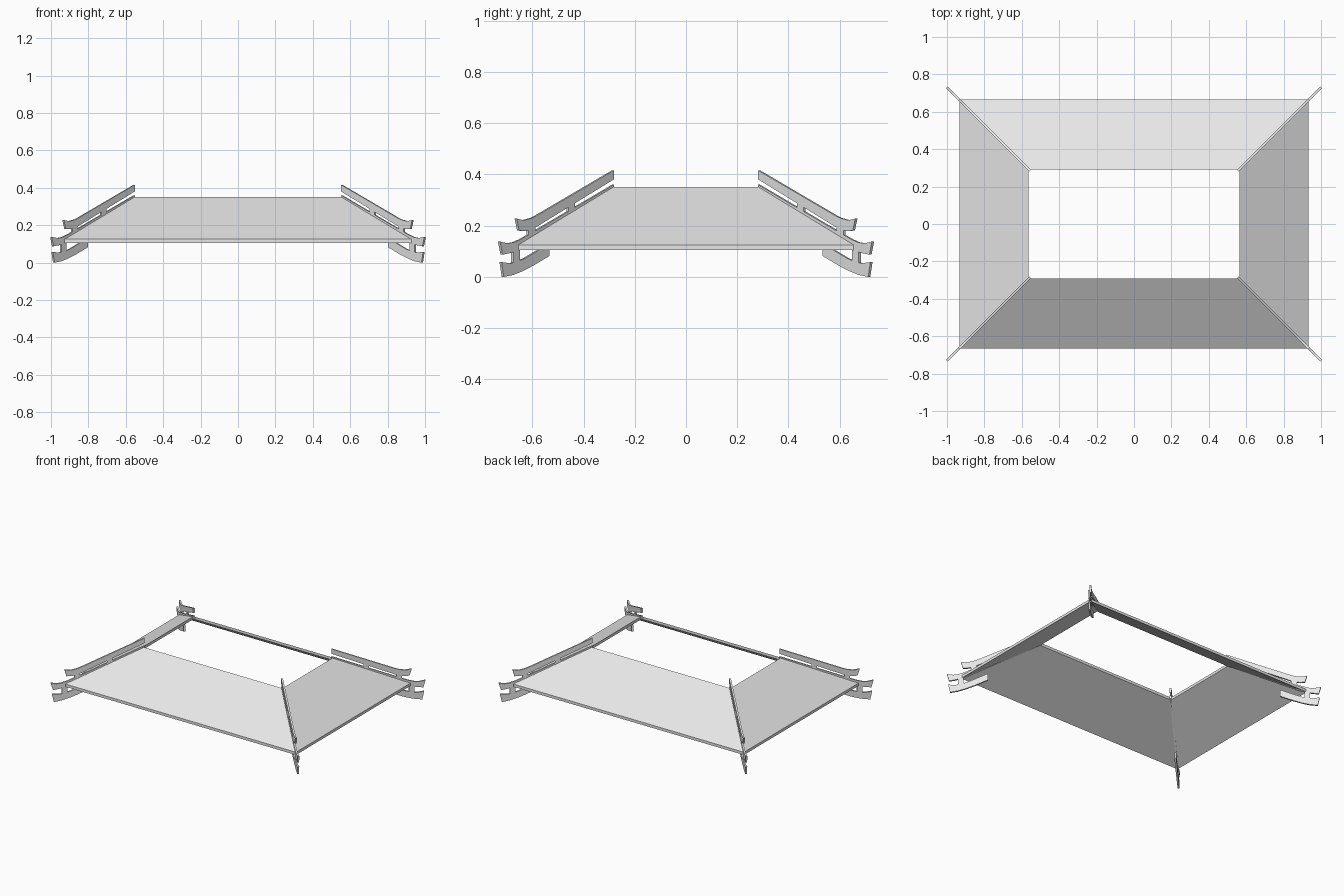
import bpy
import bmesh
from mathutils import Vector

cube = bpy.data.objects.get("Cube")
if cube:
    bpy.data.objects.remove(cube, do_unlink=True)

stone = bpy.data.materials.new("light_grey")
stone.use_nodes = True
stone.diffuse_color = (0.8, 0.8, 0.8, 1)
stone.node_tree.nodes["Principled BSDF"].inputs["Base Color"].default_value = (0.8, 0.8, 0.8, 1)


def finish(name, bm):
    bmesh.ops.recalc_face_normals(bm, faces=bm.faces)
    mesh = bpy.data.meshes.new(name)
    bm.to_mesh(mesh)
    bm.free()
    mesh.materials.append(stone)
    obj = bpy.data.objects.new(name, mesh)
    bpy.context.collection.objects.link(obj)
    return obj


# Sloping roof skirt: four rectangular rings joined into a hollow slab
EAVE, OPENING = (0.933, 0.665), (0.563, 0.292)
bm = bmesh.new()
rings = []
for (x, y), z in ((EAVE, 0.105), (EAVE, 0.125), (OPENING, 0.35), (OPENING, 0.33)):
    rings.append([bm.verts.new((sx * x, sy * y, z))
                  for sx, sy in ((-1, -1), (1, -1), (1, 1), (-1, 1))])
for a, b in zip(rings, rings[1:] + rings[:1]):
    for i in range(4):
        j = (i + 1) % 4
        bm.faces.new((a[i], a[j], b[j], b[i]))
finish("roof_skirt", bm)

# Hip ornaments: thin plates standing on the diagonal of each corner
HIP_OFFSET = 0.27
side = Vector((1, -1, 0)).normalized() * 0.006


def hip_plate(name, profile):
    bm = bmesh.new()
    pts = [Vector((x, x - HIP_OFFSET, z)) for x, z in profile]
    face = bm.faces.new([bm.verts.new(p - side) for p in pts])
    new = bmesh.ops.extrude_face_region(bm, geom=[face])["geom"]
    bmesh.ops.translate(bm, vec=side * 2,
                        verts=[v for v in new if isinstance(v, bmesh.types.BMVert)])
    obj = finish(name, bm)
    mirror = obj.modifiers.new("four_corners", "MIRROR")
    mirror.use_axis = (True, True, False)
    mirror.use_mirror_merge = False


# Each bar is straight along the slope and flicks up at its outer end
hip_plate("upper_hip_bar", [
    (0.555, 0.416), (0.855, 0.24), (0.875, 0.23), (0.9, 0.223), (0.915, 0.223), (0.935, 0.228),
    (0.925, 0.181), (0.905, 0.179), (0.88, 0.184), (0.855, 0.197), (0.555, 0.381)])
hip_plate("middle_hip_bar", [
    (0.555, 0.36), (0.895, 0.16), (0.92, 0.146), (0.945, 0.135), (0.97, 0.131), (1, 0.138),
    (0.99, 0.087), (0.965, 0.092), (0.94, 0.1), (0.9, 0.118), (0.555, 0.335)])
hip_plate("lower_hip_bar", [
    (0.807, 0.13), (0.87, 0.092), (0.9, 0.074), (0.93, 0.06), (0.96, 0.053), (0.994, 0.058),
    (0.985, 0), (0.95, 0.007), (0.91, 0.023), (0.87, 0.044), (0.807, 0.082)])

# Short posts between the bars
for name, x, low, high in (("inner_post", 0.72, 0.25, 0.29),
                           ("outer_post", 0.875, 0.16, 0.2),
                           ("lower_post", 0.935, 0.045, 0.115)):
    w = 0.013
    hip_plate(name, [(x - w, low), (x + w, low), (x + w, high), (x - w, high)])
